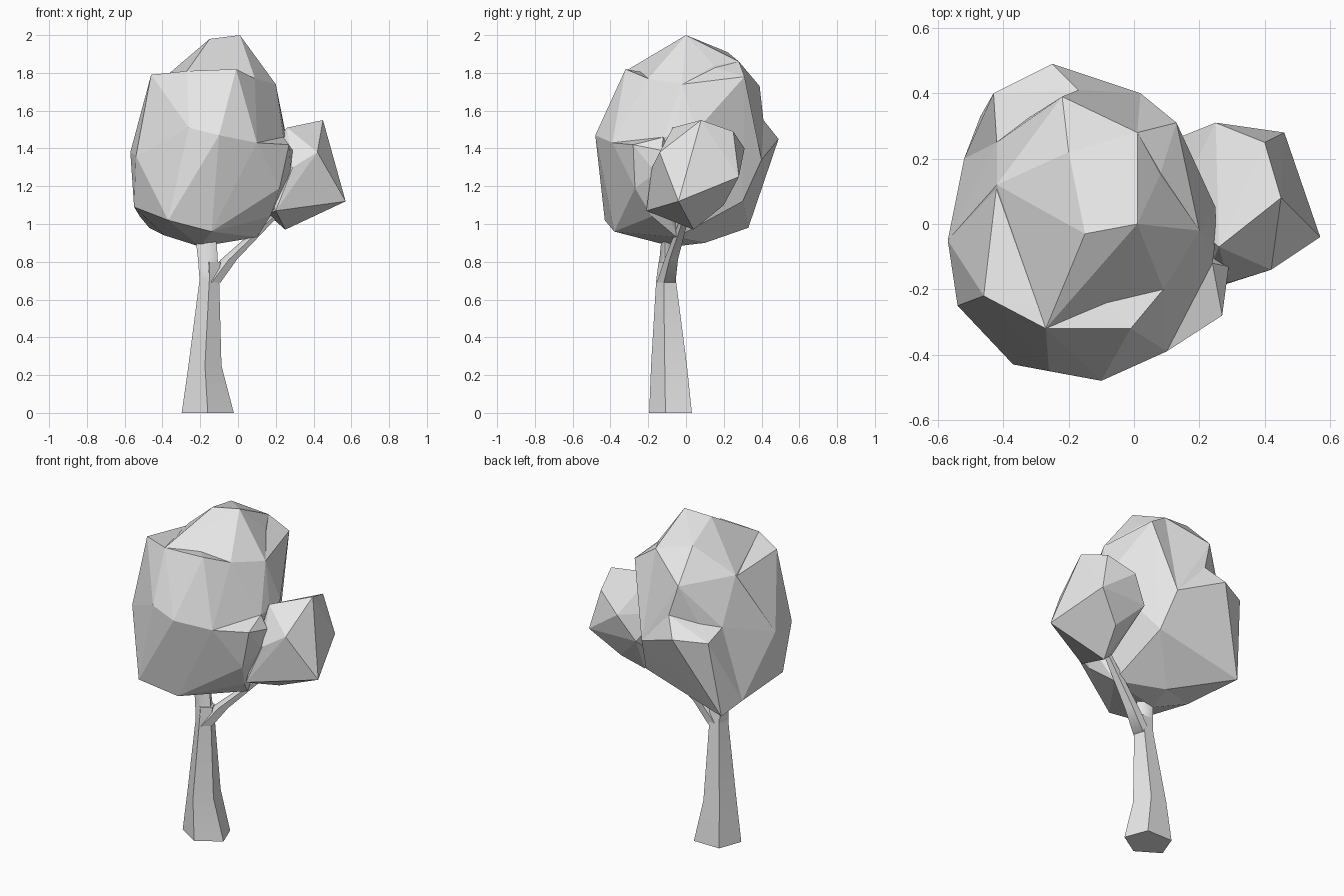
import bpy, bmesh, math
from mathutils import Vector

default_cube = bpy.data.objects.get("Cube")
if default_cube:
    bpy.data.objects.remove(default_cube, do_unlink=True)

# Single plain grey for the whole tree
grey = bpy.data.materials.new("light_grey")
grey.use_nodes = True
grey.diffuse_color = (0.8, 0.8, 0.8, 1)
shader = next(n for n in grey.node_tree.nodes if n.type == 'BSDF_PRINCIPLED')
shader.inputs["Base Color"].default_value = grey.diffuse_color


def make_object(name, bm):
    """Turn a bmesh into a named object with the shared material."""
    bmesh.ops.recalc_face_normals(bm, faces=bm.faces[:])
    mesh = bpy.data.meshes.new(name)
    bm.to_mesh(mesh)
    bm.free()
    mesh.materials.append(grey)
    obj = bpy.data.objects.new(name, mesh)
    bpy.context.collection.objects.link(obj)
    return obj


def foliage(name, corners):
    """Faceted leaf clump: the hull of its corner points, in hundredths."""
    bm = bmesh.new()
    for corner in corners:
        bm.verts.new(Vector(corner) / 100)
    bmesh.ops.convex_hull(bm, input=bm.verts[:])
    loose = [v for v in bm.verts if not v.link_faces]
    bmesh.ops.delete(bm, geom=loose, context='VERTS')
    return make_object(name, bm)


def limb(name, rings, sides=5):
    """Tapered limb lofted through rings of (centre, x radius, y radius)."""
    bm = bmesh.new()
    loops = []
    for centre, rx, ry in rings:
        loop = []
        for i in range(sides):
            a = math.tau * i / sides - math.pi / 2
            offset = Vector((rx * math.cos(a), ry * math.sin(a), 0))
            loop.append(bm.verts.new(Vector(centre) + offset))
        loops.append(loop)
    for low, high in zip(loops, loops[1:]):
        for i in range(sides):
            j = (i + 1) % sides
            bm.faces.new((low[i], low[j], high[j], high[i]))
    bm.faces.new(loops[0])
    bm.faces.new(loops[-1])
    obj = make_object(name, bm)
    bpy.ops.object.select_all(action='DESELECT')
    obj.select_set(True)
    bpy.context.view_layer.objects.active = obj
    bpy.ops.object.shade_smooth_by_angle(angle=math.radians(60))
    return obj


# Trunk with a flared foot, forking into two branches
limb("trunk", [
    ((-0.16, -0.07, 0), 0.145, 0.125),
    ((-0.175, -0.08, 0.25), 0.092, 0.105),
    ((-0.152, -0.1, 0.7), 0.055, 0.058),
    ((-0.15, -0.1, 0.8), 0.06, 0.045),
])
limb("upright_branch", [
    ((-0.152, -0.1, 0.7), 0.054, 0.057),
    ((-0.16, -0.1, 0.82), 0.055, 0.04),
    ((-0.175, -0.1, 0.98), 0.06, 0.025),
])
limb("side_branch", [
    ((-0.14, -0.1, 0.69), 0.05, 0.055),
    ((-0.05, -0.075, 0.81), 0.045, 0.04),
    ((0.2, 0, 1.05), 0.022, 0.022),
])

# Large front clump with a flattish top
foliage("front_foliage", [
    (-46, -22, 179), (-27, -32, 181), (-1, -32, 182), (9, -20, 177),
    (24, -12, 146), (-26, -45, 151), (-10, -48, 147), (10, -39, 143),
    (-14, -38, 96), (-37, -43, 102), (-54, -25, 136), (-55, -15, 109),
    (-57, -5, 138), (10, -5, 93), (-39, 0, 94), (-20, -7, 88),
    (-42, 12, 174),
])

# Shelf of leaves stepping out low on the front
foliage("shelf_foliage", [
    (24, -12, 146), (27, -28, 142), (10, -39, 143), (29, -13, 139),
    (28, -16, 127), (22, -27, 119), (17, -18, 104), (-14, -38, 96),
    (10, -5, 93), (0, -20, 130), (10, 0, 130),
])

# Tall crown clump covering the upper back
foliage("crown_foliage", [
    (1, 0, 200), (-15, -3, 198), (-20, 22, 191), (1, 28, 186),
    (-27, -32, 181), (9, -20, 177), (20, -2, 174), (8, 15, 184),
    (-42, 12, 175), (-22, 39, 173), (25, 5, 149), (25, -5, 147),
    (24, -12, 146), (-17, 41, 155), (2, 40, 134), (-42, 25, 148),
    (-57, -5, 138), (-52, 20, 104), (-55, -15, 109), (6, 30, 112),
    (10, -5, 93), (-15, 10, 90), (-20, -7, 88), (-39, 0, 94),
])

# Angular tuft on the back corner of the crown
foliage("corner_foliage", [
    (13, 31, 178), (1, 28, 186), (8, 15, 183), (20, -2, 174),
    (25, 5, 149), (2, 40, 134), (6, 30, 112), (0, 10, 140),
])

# Ledge of leaves jutting from the lower back
foliage("rear_foliage", [
    (-25, 49, 145), (-43, 40, 144), (-47, 33, 98), (-52, 20, 104),
    (2, 40, 134), (-17, 41, 155), (-42, 25, 148), (6, 30, 112),
    (-15, 10, 90), (-39, 0, 94),
])

# Small clump carried by the side branch
foliage("side_foliage", [
    (45, 8, 155), (26, -7, 151), (40, 25, 149), (25, 31, 140),
    (42, -14, 138), (29, -18, 130), (46, 28, 125), (57, -4, 112),
    (20, -21, 107), (25, 4, 97), (16, 0, 105), (30, 20, 110),
    (15, 27, 125), (12, 5, 135),
])
